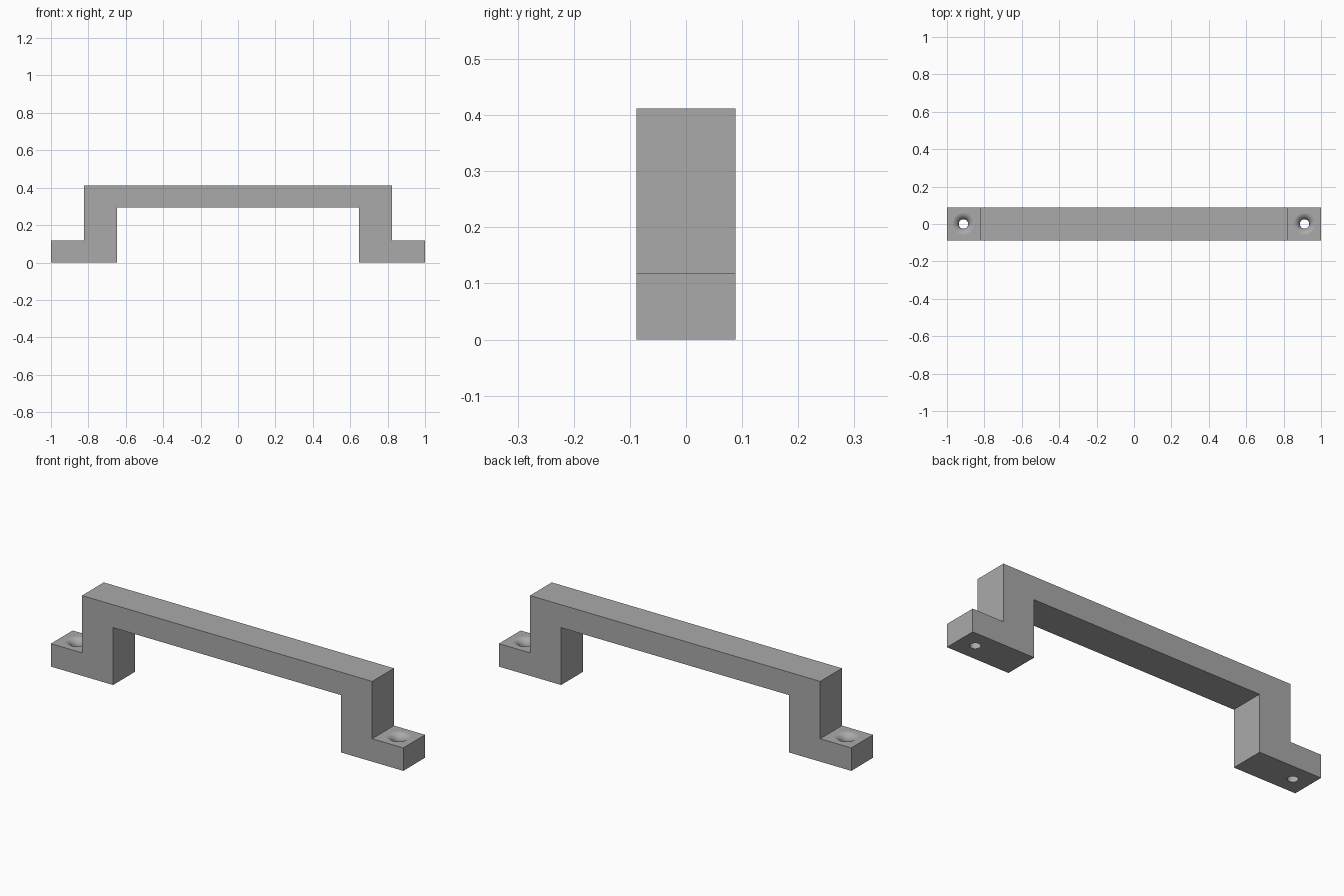
import bpy
import bmesh
from math import sin, cos, pi

default = bpy.data.objects.get("Cube")
if default:
    bpy.data.objects.remove(default, do_unlink=True)

U = 2 / 17                      # bar thickness, the module of the whole part
HALF_WIDTH = 0.75 * U
HOLE_X = 7.75 * U

metal = bpy.data.materials.new("plain_grey")
metal.use_nodes = True
grey = (0.4, 0.4, 0.4, 1)
metal.diffuse_color = grey
metal.node_tree.nodes["Principled BSDF"].inputs["Base Color"].default_value = grey


def finish(name, bm):
    bmesh.ops.recalc_face_normals(bm, faces=bm.faces)
    mesh = bpy.data.meshes.new(name)
    bm.to_mesh(mesh)
    bm.free()
    mesh.materials.append(metal)
    obj = bpy.data.objects.new(name, mesh)
    bpy.context.collection.objects.link(obj)
    return obj


# Handle: mirrored stepped outline extruded across the width
half = [(5.5, 2.5), (5.5, 0), (8.5, 0), (8.5, 1), (7, 1), (7, 3.5)]
outline = half + [(-x, z) for x, z in reversed(half)]
bm = bmesh.new()
face = bm.faces.new([bm.verts.new((x * U, -HALF_WIDTH, z * U)) for x, z in outline])
side = bmesh.ops.extrude_face_region(bm, geom=[face])["geom"]
bmesh.ops.translate(bm, vec=(0, 2 * HALF_WIDTH, 0),
                    verts=[v for v in side if isinstance(v, bmesh.types.BMVert)])
handle = finish("handle", bm)


# Screw holes: flared cutter turned around its axis
def hole_cutter(name, x, bore=0.025, flare=0.038, sides=48, steps=10):
    top = U + 0.0005
    profile = [(bore, -0.05)]
    for i in range(steps + 1):
        a = pi / 2 * i / steps
        profile.append((bore + flare * (1 - cos(a)), top - flare * (1 - sin(a))))
    profile.append((bore + flare, top + 0.05))
    bm = bmesh.new()
    rings = [[bm.verts.new((x + r * cos(2 * pi * k / sides), r * sin(2 * pi * k / sides), z))
              for k in range(sides)] for r, z in profile]
    for low, high in zip(rings, rings[1:]):
        for k in range(sides):
            n = (k + 1) % sides
            bm.faces.new((low[k], low[n], high[n], high[k])).smooth = True
    bm.faces.new(rings[0])
    bm.faces.new(rings[-1])
    cutter = finish(name, bm)
    cutter.hide_render = True
    cutter.hide_viewport = True
    return cutter


for label, sign in (("left", 1), ("right", -1)):
    cut = handle.modifiers.new(label + "_screw_hole", "BOOLEAN")
    cut.operation = "DIFFERENCE"
    cut.solver = "EXACT"
    cut.object = hole_cutter(label + "_hole_cutter", sign * HOLE_X)
